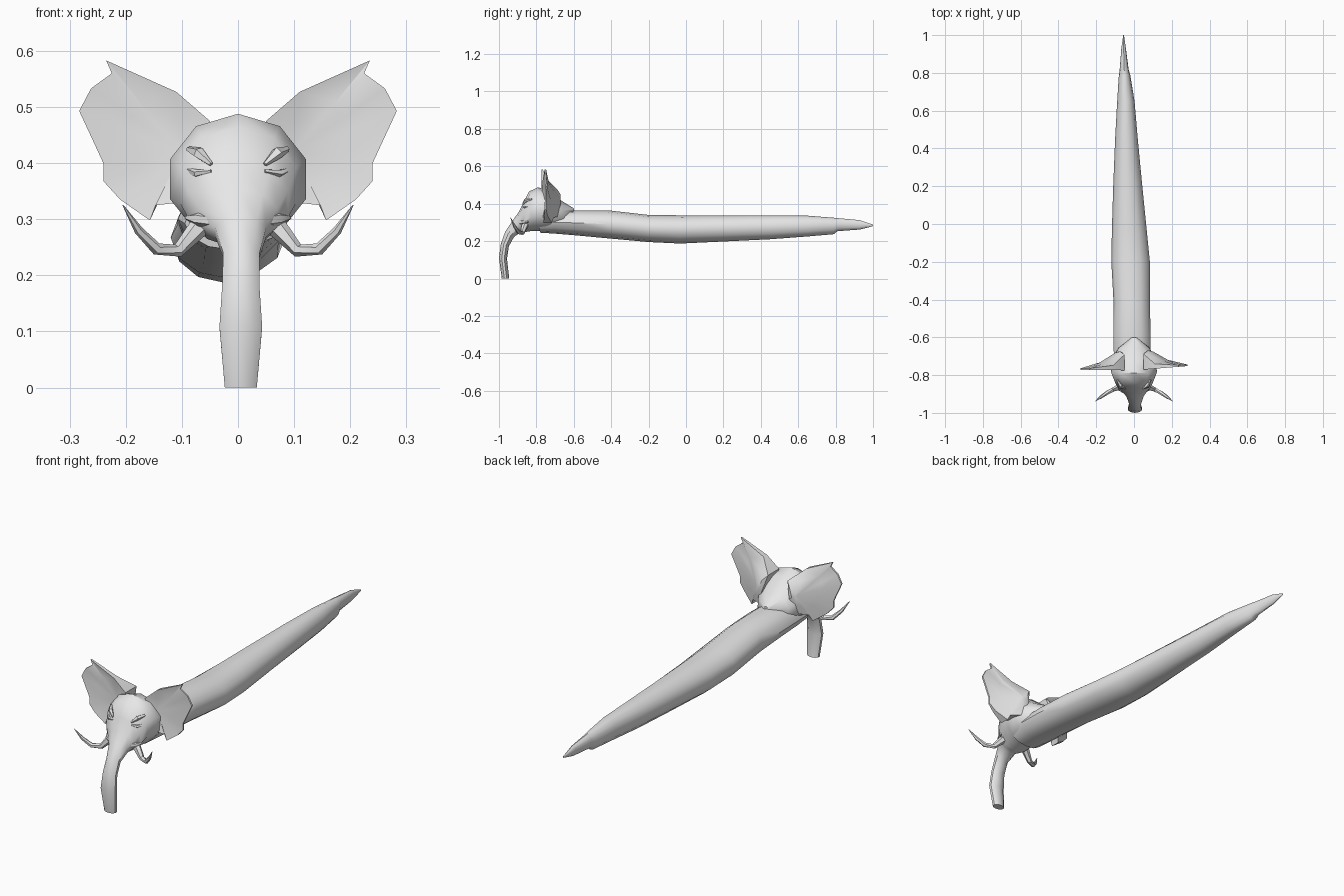
import bpy, bmesh, math
from mathutils import Vector

grey = bpy.data.materials.new("light_grey")
grey.diffuse_color = (0.8, 0.8, 0.8, 1)


def finish(name, bm, angle=35):
    bmesh.ops.recalc_face_normals(bm, faces=bm.faces)
    me = bpy.data.meshes.new(name)
    bm.to_mesh(me)
    bm.free()
    me.materials.append(grey)
    ob = bpy.data.objects.new(name, me)
    bpy.context.collection.objects.link(ob)
    bpy.ops.object.select_all(action='DESELECT')
    bpy.context.view_layer.objects.active = ob
    ob.select_set(True)
    bpy.ops.object.shade_smooth_by_angle(angle=math.radians(angle))
    return ob


def skin(bm, rings):
    """Bridge equal rings of points and cap both ends."""
    vs = [[bm.verts.new(p) for p in r] for r in rings]
    n = len(vs[0])
    for a, b in zip(vs, vs[1:]):
        for i in range(n):
            j = (i + 1) % n
            bm.faces.new((a[i], a[j], b[j], b[i]))
    bm.faces.new(vs[0])
    bm.faces.new(vs[-1])


def loft(name, sections, n, angle=35):
    """Each section: centre x, half width, first (y, z), opposite (y, z)."""
    bm = bmesh.new()
    rings = []
    for x, w, y1, z1, y2, z2 in sections:
        top, bot = Vector((x, y1, z1)), Vector((x, y2, z2))
        mid, up = (top + bot) / 2, (top - bot) / 2
        rings.append([mid + up * math.cos(t) + Vector((w * math.sin(t), 0, 0))
                      for t in (2 * math.pi * i / n for i in range(n))])
    skin(bm, rings)
    return finish(name, bm, angle)


# Long tapering body, leaning slightly to one side
loft("body", [
    (-0.01, 0.085, -0.80, 0.34, -0.78, 0.245),
    (-0.01, 0.097, -0.70, 0.36, -0.70, 0.24),
    (-0.01, 0.098, -0.58, 0.365, -0.58, 0.23),
    (-0.012, 0.096, -0.42, 0.365, -0.42, 0.215),
    (-0.018, 0.102, -0.20, 0.34, -0.20, 0.195),
    (-0.025, 0.092, -0.03, 0.338, -0.03, 0.187),
    (-0.033, 0.077, 0.20, 0.338, 0.20, 0.198),
    (-0.040, 0.060, 0.45, 0.338, 0.45, 0.21),
    (-0.043, 0.046, 0.65, 0.336, 0.65, 0.225),
    (-0.050, 0.030, 0.79, 0.325, 0.79, 0.237),
    (-0.052, 0.024, 0.82, 0.322, 0.81, 0.253),
    (-0.055, 0.012, 0.93, 0.312, 0.93, 0.262),
    (-0.055, 0.002, 1.00, 0.288, 1.00, 0.280)], 12, 40)

# Skull flowing into the face and trunk
loft("head_and_trunk", [
    (0, 0.012, -0.60, 0.375, -0.60, 0.345),
    (0, 0.085, -0.66, 0.412, -0.65, 0.275),
    (0, 0.125, -0.73, 0.468, -0.72, 0.262),
    (0, 0.127, -0.79, 0.488, -0.78, 0.255),
    (0, 0.108, -0.84, 0.465, -0.82, 0.255),
    (0, 0.094, -0.87, 0.405, -0.85, 0.25),
    (0.002, 0.072, -0.895, 0.355, -0.865, 0.25),
    (0.005, 0.048, -0.93, 0.305, -0.88, 0.25),
    (0.006, 0.034, -0.967, 0.25, -0.92, 0.222),
    (0.005, 0.035, -0.99, 0.185, -0.947, 0.172),
    (0.005, 0.040, -1.00, 0.11, -0.957, 0.105),
    (0.005, 0.030, -0.985, 0.0, -0.945, 0.0)], 10, 40)

EAR = [(0.05, 0.475), (0.11, 0.527), (0.235, 0.583), (0.225, 0.56),
       (0.262, 0.533), (0.283, 0.493), (0.24, 0.40), (0.24, 0.368),
       (0.21, 0.335), (0.157, 0.298), (0.147, 0.325), (0.10, 0.33),
       (0.07, 0.40)]
HUB = (0.10, 0.42)


def ear(name, s, tip_y):
    """Wedge-shaped ear: dished front, back swelling towards the neck."""
    bm = bmesh.new()

    def front(x, z, k):
        return -0.775 + (tip_y + 0.775) * x / 0.283 + 0.025 * (1 - k) * min(1, x / 0.15)

    def back(x, z, k):
        low = max(0, min(1, (0.56 - z) / 0.12))
        return (front(x, z, 1) + 0.008
                + 0.085 * low * max(0, (0.24 - x) / 0.16) ** 1.3 + 0.018 * (1 - k))

    rims = []
    for side in (front, back):
        loops = []
        for k in (1, 0.55):
            pts = [(HUB[0] + (x - HUB[0]) * k, HUB[1] + (z - HUB[1]) * k) for x, z in EAR]
            loops.append([bm.verts.new((s * x, side(x, z, k), z)) for x, z in pts])
        hub = bm.verts.new((s * HUB[0], side(*HUB, 0.3), HUB[1]))
        for i in range(len(EAR)):
            j = (i + 1) % len(EAR)
            o, m = loops
            bm.faces.new((o[i], o[j], m[j], m[i]))
            bm.faces.new((m[i], m[j], hub))
        rims.append(loops[0])
    for i in range(len(EAR)):
        j = (i + 1) % len(EAR)
        bm.faces.new((rims[0][i], rims[0][j], rims[1][j], rims[1][i]))
    finish(name, bm)


def tube(name, path, n=6):
    """Tapered tube through points (x, y, z, radius)."""
    bm = bmesh.new()
    pts = [Vector(p[:3]) for p in path]
    rings = []
    for i, p in enumerate(pts):
        d = (pts[min(i + 1, len(pts) - 1)] - pts[max(i - 1, 0)]).normalized()
        u = d.cross(Vector((0, 1, 0))).normalized()
        v = d.cross(u)
        r = path[i][3]
        rings.append([p + (u * math.cos(a) + v * math.sin(a)) * r
                      for a in (2 * math.pi * k / n for k in range(n))])
    skin(bm, rings)
    finish(name, bm, 40)


for side, s, tip_y in (("left", -1, -0.772), ("right", 1, -0.752)):
    ear(side + "_ear", s, tip_y)
    # Upturned tusk
    tube(side + "_tusk", [
        (s * 0.045, -0.855, 0.302, 0.020), (s * 0.072, -0.862, 0.283, 0.018),
        (s * 0.107, -0.875, 0.244, 0.012), (s * 0.145, -0.895, 0.247, 0.011),
        (s * 0.177, -0.917, 0.280, 0.008), (s * 0.205, -0.938, 0.325, 0.001)])
    # Lip fold over the tusk root
    tube(side + "_lip", [
        (s * 0.035, -0.895, 0.295, 0.012), (s * 0.07, -0.875, 0.300, 0.013),
        (s * 0.092, -0.845, 0.303, 0.004)])
    # Brow and lower lid around the eye
    tube(side + "_brow", [
        (s * 0.088, -0.825, 0.425, 0.005), (s * 0.070, -0.856, 0.418, 0.011),
        (s * 0.048, -0.872, 0.398, 0.004)], 5)
    tube(side + "_lower_lid", [
        (s * 0.092, -0.835, 0.388, 0.004), (s * 0.074, -0.862, 0.382, 0.007),
        (s * 0.048, -0.873, 0.386, 0.003)], 5)
